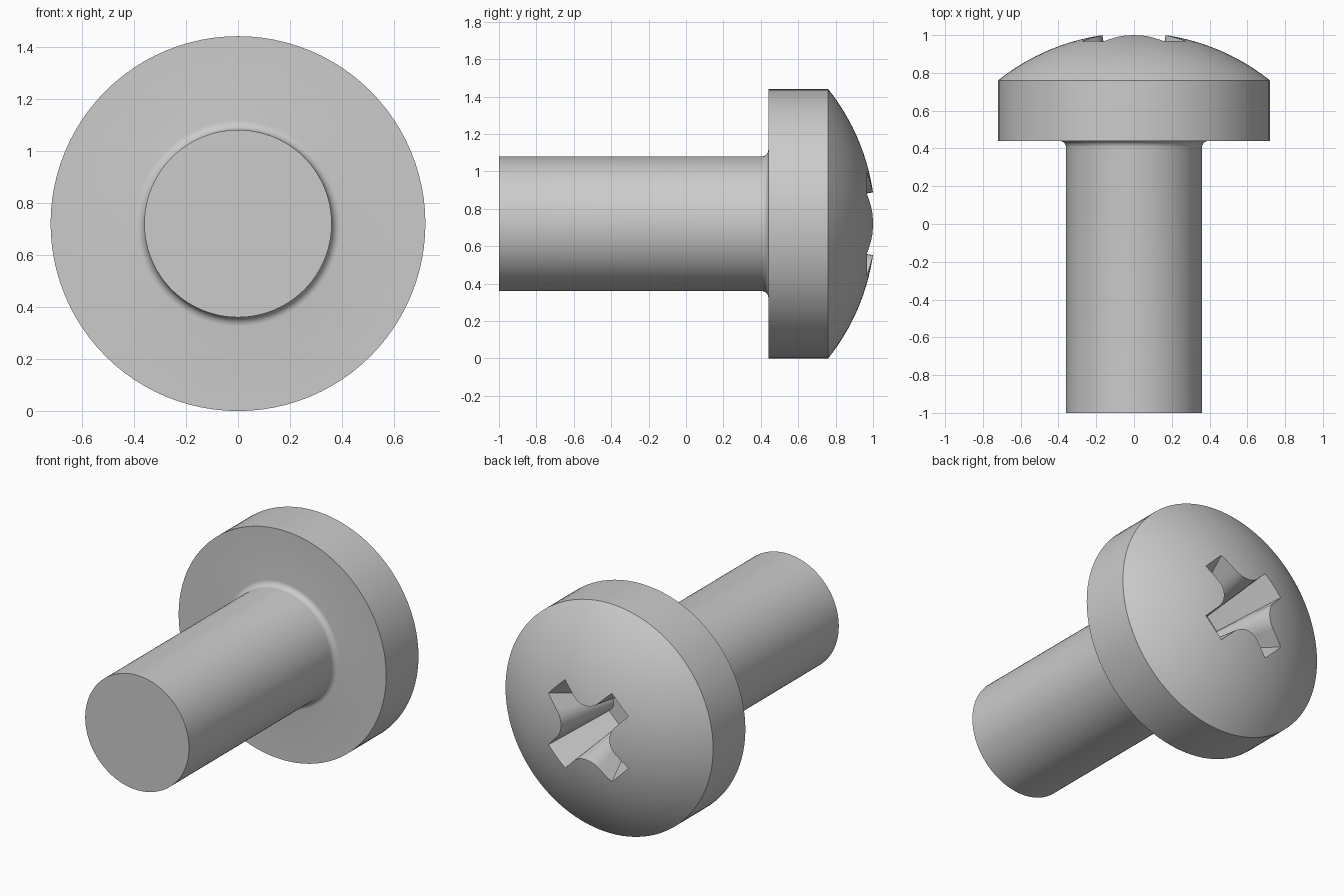
import bpy, bmesh
from math import sin, cos, pi, sqrt, asin, radians
from mathutils import Matrix, Vector

cube = bpy.data.objects.get("Cube")
if cube:
    bpy.data.objects.remove(cube, do_unlink=True)

R_HEAD, R_SHAFT = 0.72, 0.36
Y_UNDER, Y_RIM, Y_APEX = 0.44, 0.76, 1.012
FILLET = 0.035
SEGMENTS = 96

steel = bpy.data.materials.new("plain steel grey")
steel.use_nodes = True
grey = (0.6, 0.6, 0.6, 1)
steel.diffuse_color = grey
steel.node_tree.nodes["Principled BSDF"].inputs["Base Color"].default_value = grey


def finish(bm, name):
    bmesh.ops.recalc_face_normals(bm, faces=bm.faces)
    mesh = bpy.data.meshes.new(name)
    bm.to_mesh(mesh)
    bm.free()
    mesh.materials.append(steel)
    obj = bpy.data.objects.new(name, mesh)
    bpy.context.collection.objects.link(obj)
    return obj


# Screw profile as (radius, y): shaft, fillet, rim and domed top
profile = [(0, -1), (R_SHAFT, -1)]
for i in range(7):
    a = i / 6 * pi / 2
    profile.append((R_SHAFT + FILLET * (1 - cos(a)), Y_UNDER - FILLET * (1 - sin(a))))
profile += [(R_HEAD, Y_UNDER)]
rise = Y_APEX - Y_RIM
ball = (R_HEAD ** 2 + rise ** 2) / (2 * rise)
edge = asin(R_HEAD / ball)
for i in range(17):
    a = edge * (1 - i / 16)
    profile.append((ball * sin(a), Y_APEX - ball * (1 - cos(a))))

bm = bmesh.new()
verts = [bm.verts.new((r, y, 0)) for r, y in profile]
edges = [bm.edges.new(pair) for pair in zip(verts, verts[1:])]
bmesh.ops.spin(bm, geom=verts + edges, cent=(0, 0, 0), axis=(0, 1, 0),
               angle=2 * pi, steps=SEGMENTS, use_merge=True)
bmesh.ops.remove_doubles(bm, verts=bm.verts, dist=1e-5)
bmesh.ops.translate(bm, verts=bm.verts, vec=(0, 0, R_HEAD))
screw = finish(bm, "screw")


# Cross recess: outline with rounded inner corners, tapering with depth
def cross_ring(bm, y, tip, half, corner):
    ring = []
    for k in range(4):
        turn = Matrix.Rotation(k * pi / 2 + pi / 4, 3, 'Y')
        pts = [(tip, -half), (tip, half)]
        c = half + corner
        for i in range(9):
            a = i / 8 * pi / 2
            pts.append((c - corner * sin(a), c - corner * cos(a)))
        for u, v in pts:
            p = turn @ Vector((u, y, -v))
            ring.append(bm.verts.new(p + Vector((0, 0, R_HEAD))))
    return ring


bm = bmesh.new()
top = cross_ring(bm, 1.05, 0.35, 0.088, 0.125)
bottom = cross_ring(bm, 0.58, 0.13, 0.05, 0.06)
n = len(top)
for i in range(n):
    j = (i + 1) % n
    bm.faces.new((top[i], top[j], bottom[j], bottom[i]))
bm.faces.new(top)
bm.faces.new(bottom)
cutter = finish(bm, "recess_cutter")
cutter.hide_render = True

# Cut the recess and shade
cut = screw.modifiers.new("recess", 'BOOLEAN')
cut.operation = 'DIFFERENCE'
cut.solver = 'EXACT'
cut.object = cutter
bpy.ops.object.select_all(action='DESELECT')
screw.select_set(True)
bpy.context.view_layer.objects.active = screw
bpy.ops.object.modifier_apply(modifier=cut.name)
bpy.data.objects.remove(cutter, do_unlink=True)
bpy.ops.object.shade_smooth_by_angle(angle=radians(25))
